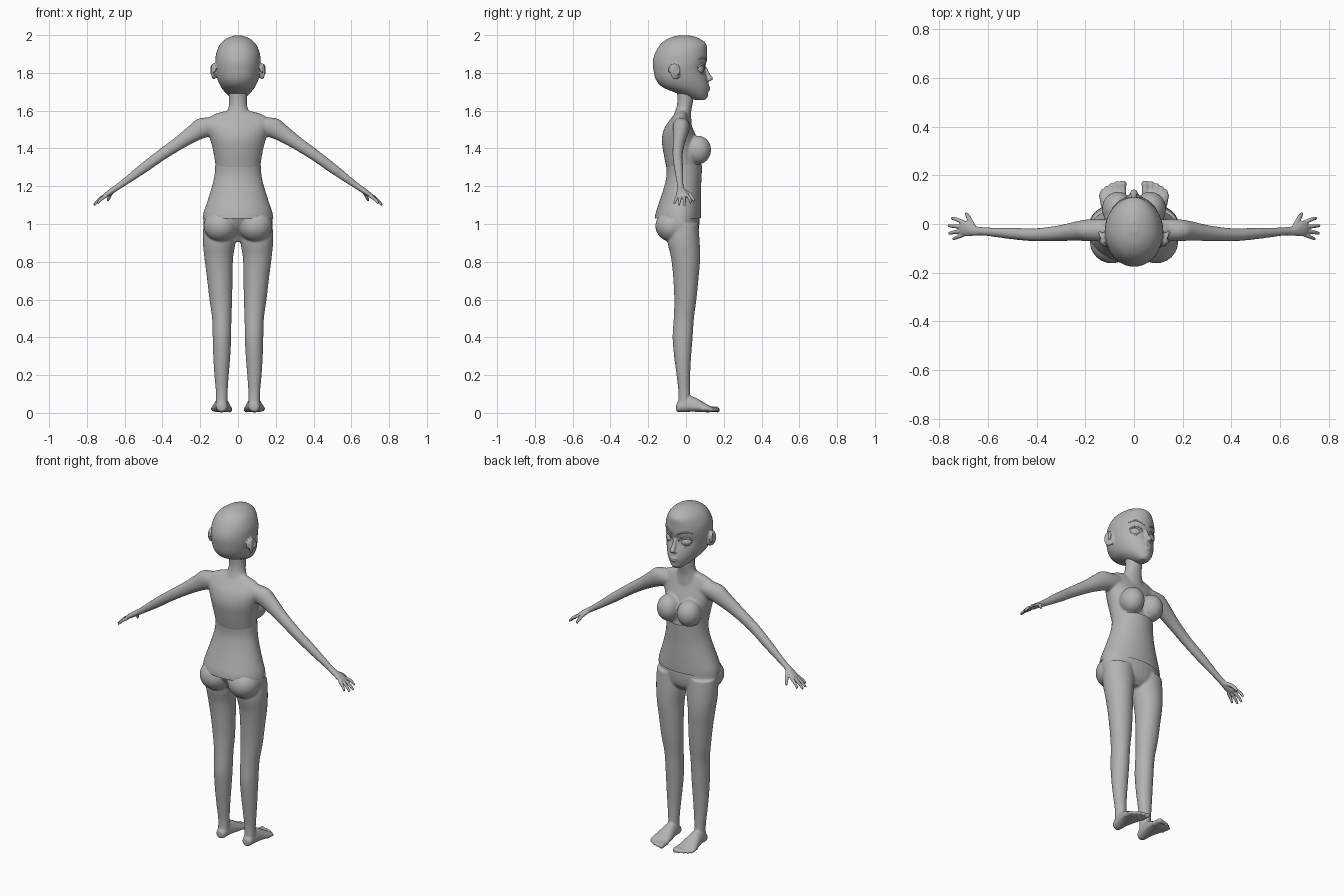
import bpy, bmesh, math
from mathutils import Vector, Matrix

mat = bpy.data.materials.new("plain_grey")
mat.diffuse_color = (0.45, 0.45, 0.45, 1)
X, Y, Z = Vector((1, 0, 0)), Vector((0, 1, 0)), Vector((0, 0, 1))


def cat(p0, p1, p2, p3, t):
    m1, m2 = (p2 - p0) / 2, (p3 - p1) / 2
    return ((2 * t**3 - 3 * t**2 + 1) * p1 + (t**3 - 2 * t**2 + t) * m1
            + (3 * t**2 - 2 * t**3) * p2 + (t**3 - t**2) * m2)


def loft(bm, stations, u=X, v=Y, s=1, n=32, sub=4, caps=True):
    """Stations: x, y, z, half size along u, size along +v, size along -v."""
    u, v = Vector((u.x * s, u.y, u.z)), Vector((v.x * s, v.y, v.z))
    k, rows = len(stations), []
    for i in range(k - 1):
        q = [stations[min(max(j, 0), k - 1)] for j in (i - 1, i, i + 1, i + 2)]
        for t in range(sub + (i == k - 2)):
            rows.append([cat(*c, t / sub) for c in zip(*q)])
    rings = []
    for x, y, z, a, bp, bn in rows:
        ring = []
        for j in range(n):
            w = 2 * math.pi * j / n
            b = bp if math.sin(w) > 0 else bn
            ring.append(bm.verts.new(Vector((x * s, y, z)) + u * a * math.cos(w) + v * b * math.sin(w)))
        rings.append(ring)
    for r0, r1 in zip(rings, rings[1:]):
        for j in range(n):
            bm.faces.new((r0[j], r0[(j + 1) % n], r1[(j + 1) % n], r1[j]))
    if caps:
        bm.faces.new(rings[0])
        bm.faces.new(rings[-1])


def ball(bm, c, r, s=1, rot=None):
    m = Matrix.Translation((c[0] * s, c[1], c[2]))
    if rot:
        m = m @ Matrix.Rotation(rot * s, 4, 'Z')
    bmesh.ops.create_uvsphere(bm, u_segments=24, v_segments=16, radius=1,
                              matrix=m @ Matrix.Diagonal((*r, 1)))


def tube(bm, pts, r, s=1, u=Y, v=Z):
    loft(bm, [(*p, q, q, q) for p, q in zip(pts, r)], u, v, s, n=12)


def finish(bm, name, voxel=None, smooth=4):
    bmesh.ops.recalc_face_normals(bm, faces=bm.faces)
    for f in bm.faces:
        f.smooth = True
    me = bpy.data.meshes.new(name)
    bm.to_mesh(me)
    bm.free()
    me.materials.append(mat)
    ob = bpy.data.objects.new(name, me)
    bpy.context.collection.objects.link(ob)
    if voxel:  # blend overlapping volumes into one skin
        rm = ob.modifiers.new("blend", 'REMESH')
        rm.mode, rm.voxel_size, rm.use_smooth_shade = 'VOXEL', voxel, True
        sm = ob.modifiers.new("relax", 'SMOOTH')
        sm.factor, sm.iterations = 0.5, smooth
    return ob


# Head with nose, lips and ears (face looks toward +y)
bm = bmesh.new()
loft(bm, [
    (0, .08, 1.657, .022, .022, .03), (0, .06, 1.672, .042, .053, .06),
    (0, .03, 1.695, .066, .088, .085), (0, -.01, 1.725, .09, .132, .115),
    (0, -.03, 1.765, .108, .145, .13), (0, -.03, 1.82, .119, .13, .143),
    (0, -.03, 1.865, .12, .14, .145), (0, -.03, 1.91, .114, .141, .131),
    (0, -.03, 1.955, .092, .136, .102), (0, -.02, 1.985, .056, .085, .068),
    (0, -.01, 1.999, .015, .025, .025)], n=48)
tube(bm, [(0, .102, 1.83), (0, .112, 1.80), (0, .129, 1.77), (0, .12, 1.757)],
     (.008, .011, .015, .009), u=X, v=Y)
ball(bm, (0, .117, 1.724), (.024, .012, .006))
ball(bm, (0, .115, 1.711), (.02, .013, .007))
ball(bm, (0, .098, 1.682), (.024, .02, .018))
for s in (1, -1):
    ball(bm, (.01, .119, 1.763), (.009, .012, .007), s)
    ball(bm, (.127, -.056, 1.808), (.011, .03, .044), s, rot=.45)
    tube(bm, [(.132 + .008 * math.cos(a), -.062 + .026 * math.cos(a), 1.812 + .036 * math.sin(a))
              for a in (-.6, .2, 1, 1.8, 2.6, 3.4)], [.007] * 6, s, u=X, v=Y)
finish(bm, "head", .0045, 3)

# Eyes, lids and brows
bm = bmesh.new()
for s in (1, -1):
    ball(bm, (.052, .073, 1.818), (.032, .021, .024), s, rot=-.4)
    ball(bm, (.05, .086, 1.817), (.013, .010, .017), s, rot=-.4)
    tube(bm, [(.02, .097, 1.82), (.034, .098, 1.84), (.054, .090, 1.847),
              (.074, .077, 1.841), (.087, .062, 1.83)], (.003, .004, .005, .005, .003), s)
    tube(bm, [(.022, .096, 1.812), (.036, .094, 1.796), (.056, .087, 1.792),
              (.075, .071, 1.803)], (.002, .003, .003, .002), s)
finish(bm, "eyes")
bm = bmesh.new()
for s in (1, -1):
    tube(bm, [(.018, .107, 1.862), (.04, .102, 1.874), (.065, .089, 1.881),
              (.09, .064, 1.869)], (.004, .005, .004, .002), s)
finish(bm, "eyebrows")

# Upper body: neck, chest, breasts and arms
D = Vector((.785, 0, -.62))
N = Vector((.62, 0, .785))
bm = bmesh.new()
loft(bm, [(0, -.02, 1.53, .075, .05, .06), (0, -.015, 1.585, .063, .042, .047),
          (0, -.008, 1.62, .05, .04, .042), (0, -.003, 1.66, .047, .042, .043),
          (0, 0, 1.73, .05, .04, .05)])
loft(bm, [(0, -.02, 1.293, .117, .098, .083), (0, -.03, 1.38, .130, .1, .09),
          (0, -.03, 1.45, .148, .088, .098), (0, -.03, 1.51, .165, .065, .083),
          (0, -.027, 1.555, .165, .045, .055), (0, -.024, 1.583, .12, .032, .036),
          (0, -.02, 1.60, .06, .02, .025)])
for s in (1, -1):
    ball(bm, (.066, .062, 1.392), (.066, .071, .076), s)
    loft(bm, [(.10, -.026, 1.525, .052, .045, .045), (.175, -.025, 1.512, .058, .045, .046),
              (.23, -.028, 1.483, .047, .04, .041), (.31, -.038, 1.43, .036, .032, .032),
              (.41, -.044, 1.362, .030, .026, .027), (.5, -.039, 1.296, .027, .024, .024),
              (.60, -.032, 1.222, .019, .018, .018), (.655, -.028, 1.184, .015, .018, .018)],
         N, Y, s)
finish(bm, "upper_body", .0065, 6)

# Hands
bm = bmesh.new()
fingers = [((.70, .006, 1.150), (.728, .018, 1.137), (.75, .024, 1.113)),
           ((.705, -.011, 1.148), (.737, -.009, 1.128), (.764, -.007, 1.100)),
           ((.703, -.027, 1.148), (.735, -.033, 1.127), (.761, -.038, 1.101)),
           ((.697, -.042, 1.150), (.722, -.052, 1.133), (.744, -.062, 1.11))]
for s in (1, -1):
    loft(bm, [(.63, -.030, 1.201, .015, .017, .017), (.655, -.028, 1.184, .015, .02, .02),
              (.685, -.022, 1.163, .014, .033, .028), (.705, -.019, 1.149, .011, .033, .029),
              (.714, -.019, 1.143, .006, .028, .025)], N, Y, s)
    for f in fingers:
        tube(bm, f, (.0095, .0085, .006), s, N, Y)
    tube(bm, [(.66, -.012, 1.176), (.675, .016, 1.158), (.684, .034, 1.137), (.69, .044, 1.122)],
         (.012, .011, .009, .006), s, X, (Y * .7 + Z * .7))
finish(bm, "hands", .003, 2)

# Waist sleeve, a thin separate band over the middle
bm = bmesh.new()
loft(bm, [(0, -.03, 1.028, .187, .108, .135), (0, -.03, 1.06, .182, .109, .13),
          (0, -.03, 1.12, .162, .11, .11), (0, -.025, 1.2, .137, .105, .09),
          (0, -.02, 1.26, .124, .103, .083), (0, -.02, 1.316, .120, .105, .085)],
     n=64, caps=False)
finish(bm, "waist")

# Lower body: pelvis, buttocks, legs, feet and toes
bm = bmesh.new()
loft(bm, [(0, -.03, 1.04, .182, .1, .115), (0, -.03, .99, .184, .1, .09),
          (0, -.025, .94, .165, .085, .05), (0, -.02, .905, .09, .05, .03)])
toes = [(.046, .178, .017), (.071, .176, .0125), (.093, .168, .012),
        (.113, .157, .0115), (.130, .143, .011)]
for s in (1, -1):
    ball(bm, (.092, -.072, .99), (.09, .09, .085), s)
    loft(bm, [(.095, -.01, 1.0, .088, .075, .08), (.099, -.01, .91, .087, .082, .088),
              (.102, -.005, .82, .076, .08, .074), (.097, 0, .72, .068, .067, .068),
              (.091, 0, .6, .06, .055, .062), (.086, -.01, .5, .051, .052, .055),
              (.085, -.015, .4, .049, .05, .056), (.086, -.015, .3, .045, .042, .048),
              (.087, -.013, .2, .038, .035, .037), (.086, -.01, .11, .031, .032, .030),
              (.086, -.01, .04, .031, .034, .033)], s=s)
    loft(bm, [(.086, -.052, .03, .014, .018, .018), (.086, -.04, .03, .028, .03, .026),
              (.086, 0, .035, .034, .055, .03), (.086, .04, .03, .041, .055, .024),
              (.087, .085, .025, .051, .036, .021), (.088, .12, .02, .056, .02, .017),
              (.085, .142, .016, .048, .012, .011)], X, Z, s)
    for x, tip, r in toes:
        tube(bm, [(x, tip - .06, .02), (x, tip - .025, .019), (x, tip - .009, .017),
                  (x, tip, .015)], (r * .9, r * .85, r * .95, r * .45), s, X, Z)
finish(bm, "lower_body", .0055, 4)
